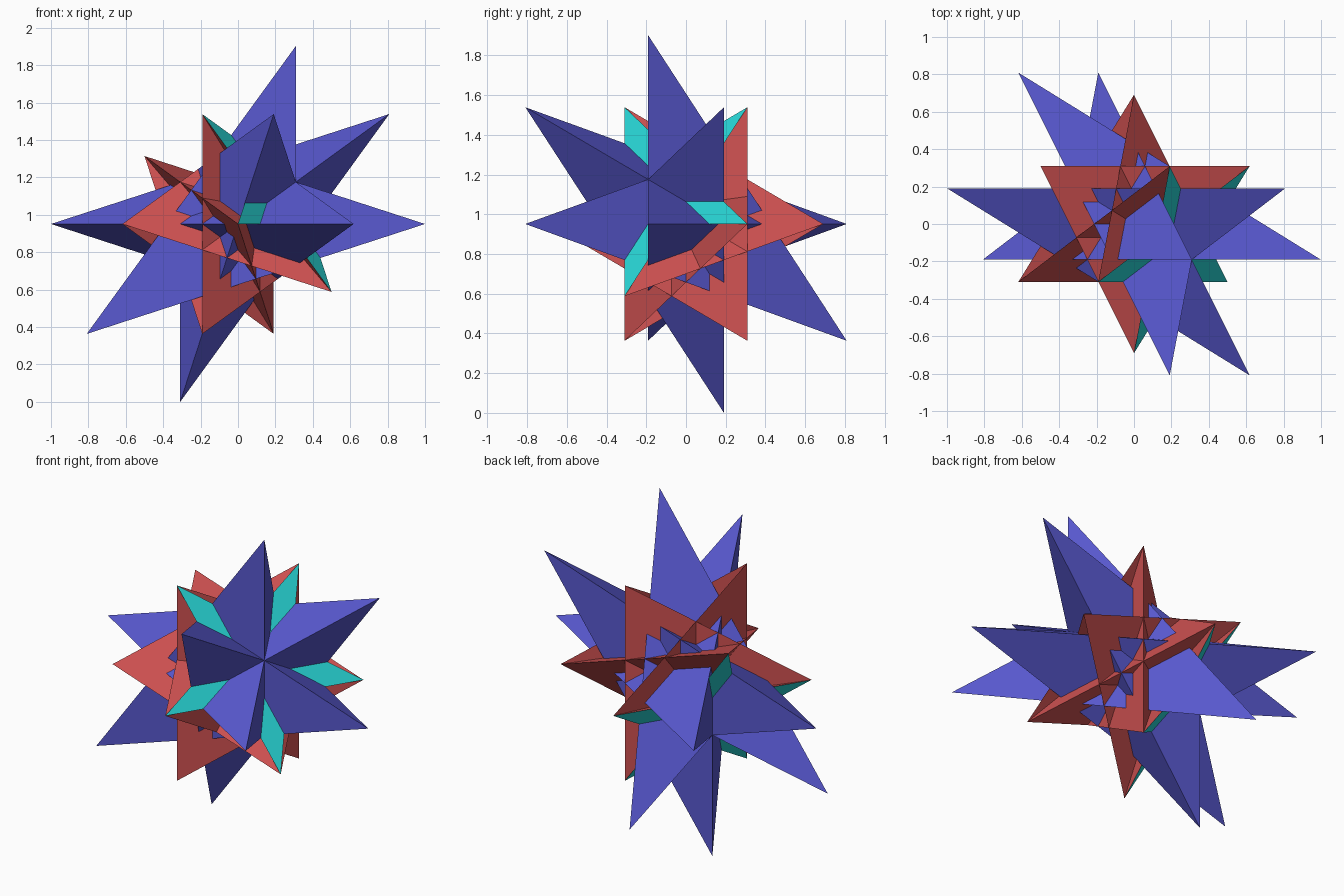
import bpy
from math import sqrt, cos, sin, radians
from mathutils import Vector, Matrix

cube = bpy.data.objects.get("Cube")
if cube:
    bpy.data.objects.remove(cube)

PHI = (1 + sqrt(5)) / 2


def material(name, rgb):
    mat = bpy.data.materials.new(name)
    mat.use_nodes = True
    mat.diffuse_color = (*rgb, 1)
    mat.node_tree.nodes["Principled BSDF"].inputs["Base Color"].default_value = (*rgb, 1)
    return mat


blue = material("blue", (0.10, 0.10, 0.64))
red = material("red", (0.64, 0.085, 0.085))
teal = material("teal", (0.02, 0.64, 0.64))

# Tilted five-fold frame: main axis, first spike direction, and their normal
axis = Vector((cos(radians(36)) * 2, -1, sin(radians(36)) * 2)).normalized()
spike = Vector((cos(radians(72)), -1 / (2 * PHI ** 2), sin(radians(72))))
side = (spike - axis * spike.dot(axis)).normalized()
frame = Matrix((side, axis.cross(side), axis)).transposed()
centre = Vector((0, 0, sin(radians(72))))


def ring(radius, height, start):
    """Five points around the tilted axis."""
    return [frame @ Vector((radius * cos(radians(start + 72 * k)),
                            radius * sin(radians(start + 72 * k)), height))
            for k in range(5)]


def build(name, faces, mats):
    """Make an object from (points, material index) faces, each turned outward."""
    verts, polys = [], []
    for pts, _ in faces:
        normal = (pts[1] - pts[0]).cross(pts[2] - pts[0])
        if normal.dot(pts[0]) < 0:
            pts = pts[::-1]
        polys.append(range(len(verts), len(verts) + len(pts)))
        verts += pts
    mesh = bpy.data.meshes.new(name)
    mesh.from_pydata([tuple(v) for v in verts], [], [list(p) for p in polys])
    for mat in mats:
        mesh.materials.append(mat)
    for poly, (_, index) in zip(mesh.polygons, faces):
        poly.material_index = index
    obj = bpy.data.objects.new(name, mesh)
    obj.location = centre
    bpy.context.collection.objects.link(obj)


# Blue spiked body: ten dart faces, each split along its middle
apex = axis * (sqrt(5) / (2 * PHI ** 2))
tips = ring(1 / PHI, PHI / 2, 0)
darts = []
for s in (1, -1):
    for k in range(5):
        far = -tips[(k + 1) % 5] * s
        for tip in (tips[k], tips[(k + 2) % 5]):
            darts.append(([apex * s, tip * s, far], 0))
build("dart_spikes", darts, [blue])

# Crossed star antiprism: ten red triangles between two teal star caps
corners = ring(1 / PHI, 1 / (2 * PHI), 36)
inner = ring(1 / PHI ** 3, 1 / (2 * PHI), 72)
prism = []
for s in (1, -1):
    for k in range(5):
        prism.append(([corners[k] * s, corners[(k + 2) % 5] * s, -corners[(k + 1) % 5] * s], 0))
        prism.append(([inner[k - 1] * s, corners[k] * s, inner[k] * s], 1))
    prism.append(([p * s for p in inner], 1))
build("crossed_star_antiprism", prism, [red, teal])
